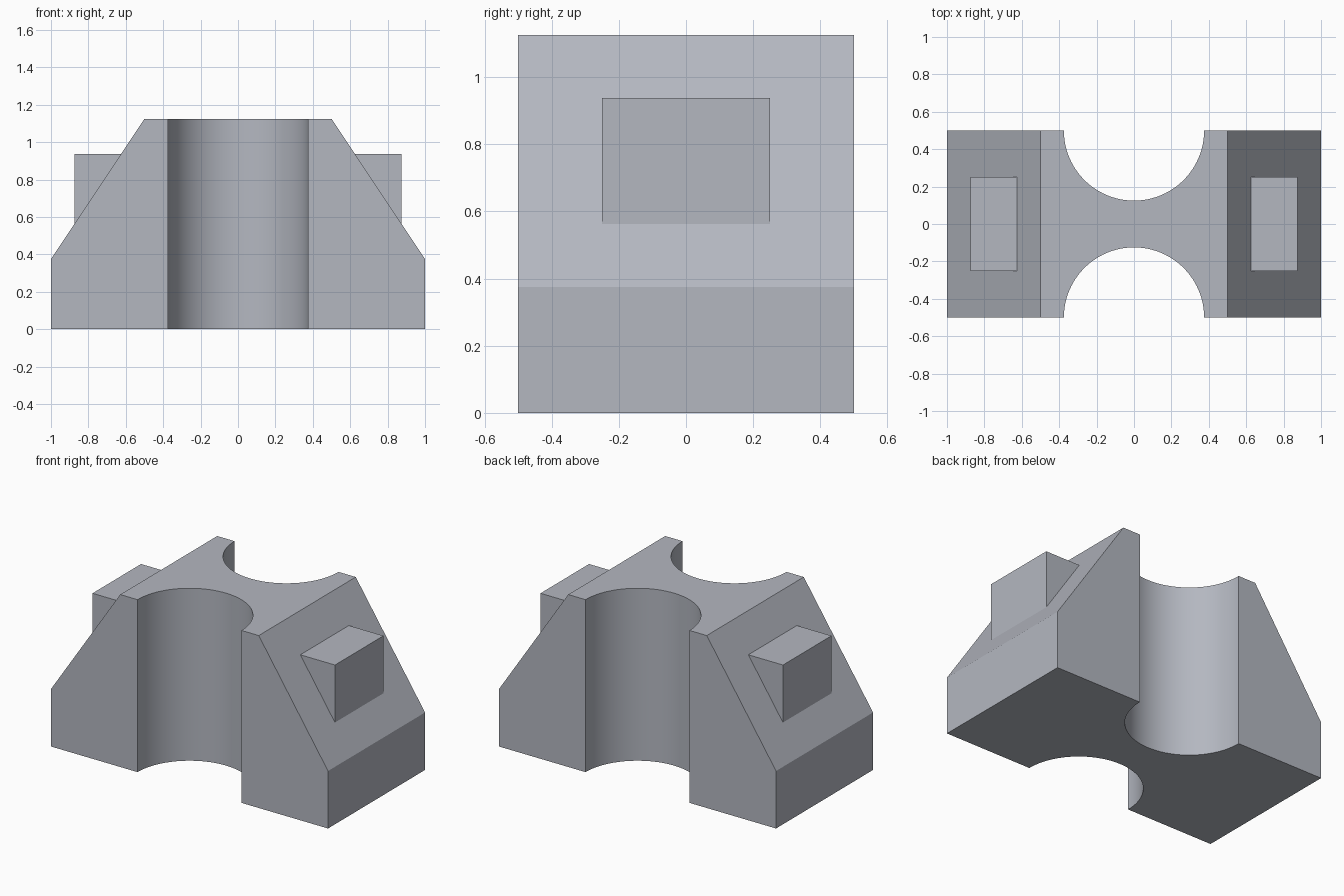
import bpy, bmesh

if "Cube" in bpy.data.objects:
    bpy.data.objects.remove(bpy.data.objects["Cube"])

# Blue-grey finish
grey = bpy.data.materials.new("blue_grey")
grey.diffuse_color = (0.455, 0.476, 0.53, 1)
grey.use_nodes = True
grey.node_tree.nodes["Principled BSDF"].inputs["Base Color"].default_value = grey.diffuse_color

def prism(name, profile, half_depth):
    """Extrude an (x, z) profile along y, centred on y = 0."""
    bm = bmesh.new()
    face = bm.faces.new([bm.verts.new((x, -half_depth, z)) for x, z in profile])
    res = bmesh.ops.extrude_face_region(bm, geom=[face])
    verts = [v for v in res["geom"] if isinstance(v, bmesh.types.BMVert)]
    bmesh.ops.translate(bm, verts=verts, vec=(0, 2 * half_depth, 0))
    bmesh.ops.recalc_face_normals(bm, faces=bm.faces)
    mesh = bpy.data.meshes.new(name)
    bm.to_mesh(mesh)
    bm.free()
    mesh.materials.append(grey)
    obj = bpy.data.objects.new(name, mesh)
    bpy.context.collection.objects.link(obj)
    return obj

# Main block with two sloped sides
body = prism("sloped_body", [(-1, 0), (1, 0), (1, 0.375), (0.5, 1.125),
                             (-0.5, 1.125), (-1, 0.375)], 0.5)

# Round grooves down the front and back
for y in (-0.5, 0.5):
    bpy.ops.mesh.primitive_cylinder_add(vertices=96, radius=0.375, depth=2,
                                        location=(0, y, 0.55))
    cutter = bpy.context.object
    cutter.data.materials.append(grey)
    mod = body.modifiers.new("groove", "BOOLEAN")
    mod.operation = "DIFFERENCE"
    mod.solver = "EXACT"
    mod.object = cutter
    bpy.context.view_layer.objects.active = body
    bpy.ops.object.modifier_apply(modifier=mod.name)
    bpy.data.objects.remove(cutter)

# Smooth grooves, crisp edges
bpy.ops.object.select_all(action="DESELECT")
body.select_set(True)
bpy.context.view_layer.objects.active = body
bpy.ops.object.shade_smooth_by_angle(angle=0.5)

# Wedge-shaped ledge on each slope
for side, s in (("left", -1), ("right", 1)):
    prism(f"{side}_ledge", [(s * 0.625, 0.9375), (s * 0.875, 0.9375),
                            (s * 0.875, 0.5625)], 0.25)
